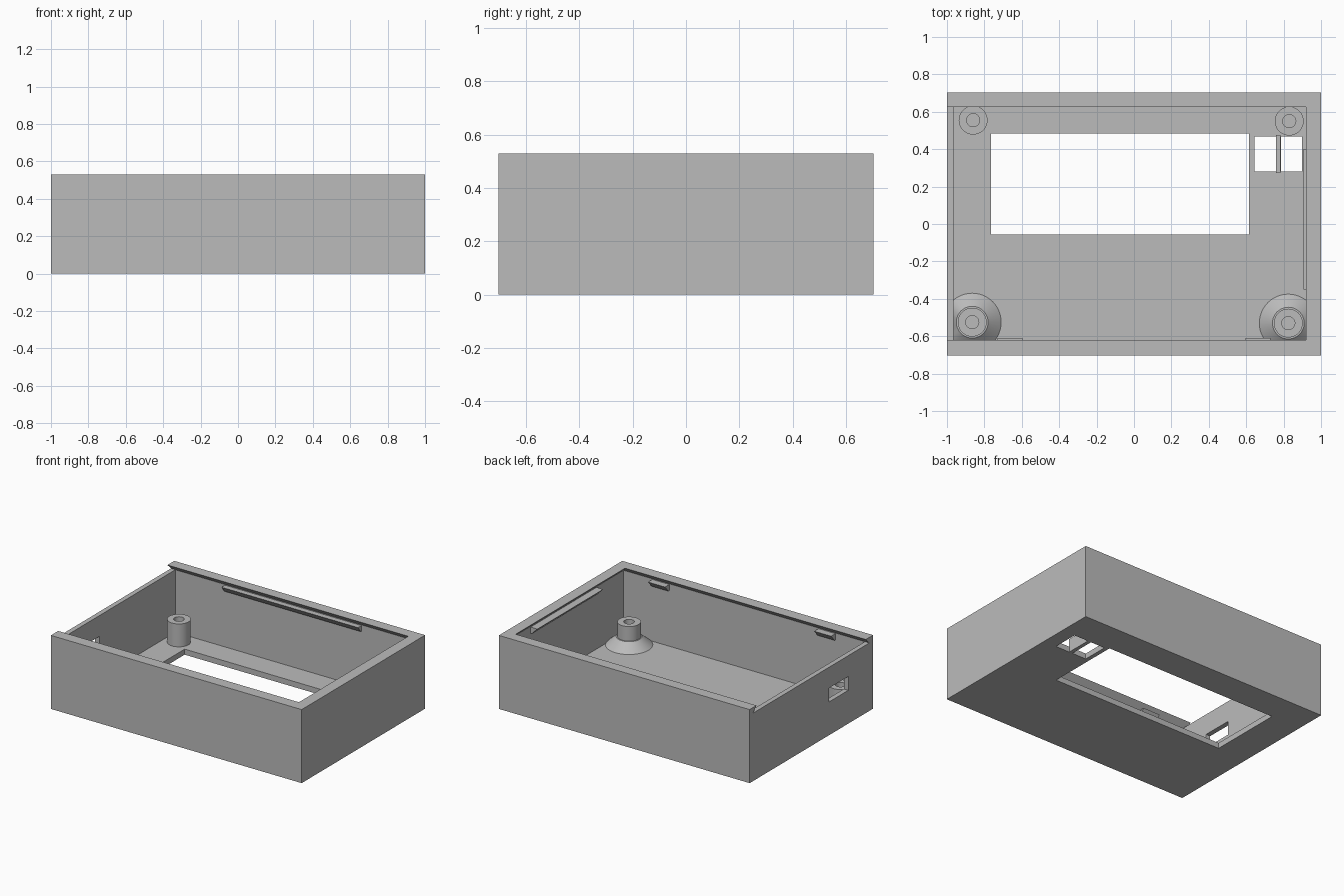
import bpy, bmesh, math

cube = bpy.data.objects.get("Cube")
if cube:
    bpy.data.objects.remove(cube, do_unlink=True)

grey = bpy.data.materials.new("grey plastic")
grey.use_nodes = True
COLOUR = (0.5, 0.5, 0.5, 1)
grey.diffuse_color = COLOUR
grey.node_tree.nodes["Principled BSDF"].inputs["Base Color"].default_value = COLOUR


def finish(name, bm):
    bmesh.ops.recalc_face_normals(bm, faces=bm.faces)
    mesh = bpy.data.meshes.new(name)
    bm.to_mesh(mesh)
    bm.free()
    mesh.materials.append(grey)
    obj = bpy.data.objects.new(name, mesh)
    bpy.context.collection.objects.link(obj)
    return obj


def block(name, low, z0, z1, high=None):
    """Block between two rectangles (x0, x1, y0, y1), tapered if they differ."""
    bm = bmesh.new()
    bmesh.ops.create_cube(bm, size=2)
    for v in bm.verts:
        r = (high or low) if v.co.z > 0 else low
        v.co = (r[1] if v.co.x > 0 else r[0],
                r[3] if v.co.y > 0 else r[2],
                z1 if v.co.z > 0 else z0)
    return finish(name, bm)


def cut(body, cutter):
    mod = body.modifiers.new("cut", "BOOLEAN")
    mod.object, mod.operation, mod.solver = cutter, "DIFFERENCE", "EXACT"
    bpy.context.view_layer.objects.active = body
    bpy.ops.object.modifier_apply(modifier=mod.name)
    bpy.data.objects.remove(cutter, do_unlink=True)


def lathe(name, x, y, profile, segments=48):
    """Turned part; points past the walls are held inside them."""
    bm = bmesh.new()
    rings = []
    for r, z in profile:
        ring = []
        for i in range(segments):
            a = math.tau * i / segments
            px, py = x + r * math.cos(a), y + r * math.sin(a)
            ring.append(bm.verts.new((max(-0.98, min(0.98, px)), max(-0.68, min(0.68, py)), z)))
        rings.append(ring)
    for a, b in zip(rings, rings[1:]):
        for i in range(segments):
            j = (i + 1) % segments
            bm.faces.new((a[i], a[j], b[j], b[i]))
    bm.faces.new(rings[0])
    bm.faces.new(rings[-1])
    obj = finish(name, bm)
    bpy.ops.object.select_all(action="DESELECT")
    obj.select_set(True)
    bpy.context.view_layer.objects.active = obj
    bpy.ops.object.shade_smooth_by_angle(angle=math.radians(30))
    return obj


# Open case with a dovetail lid slot that runs out of the -x end
FLOOR, SLOT, TOP = 0.04, 0.49, 0.53
case = block("case", (-1, 1, -0.703, 0.703), 0, TOP)
cut(case, block("lid_slot", (-1.1, 0.96, -0.66, 0.665), SLOT, TOP + 0.02,
                (-1.1, 0.90, -0.60, 0.605)))
cut(case, block("cavity", (-0.965, 0.959, -0.659, 0.664), FLOOR, SLOT + 0.001))

# Display window, button slots and plug opening
cut(case, block("window", (-0.765, 0.615, -0.055, 0.485), -0.1, 0.2))
for x in (0.645, 0.785):
    cut(case, block("slot", (x, x + 0.113, 0.28, 0.468), -0.1, 0.2))
cut(case, block("plug_opening", (-1.1, -0.9, -0.42, -0.20), 0.24, 0.34))

# Rib between the button slots
block("slot_rib", (0.758, 0.782, 0.273, 0.475), 0.02, 0.10)

# Wedge catches under the lid slot
block("back_catch", (-0.57, 0.52, 0.655, 0.68), 0.445, 0.485, (-0.57, 0.52, 0.625, 0.68))
block("side_catch", (0.95, 0.98, -0.35, 0.40), 0.44, 0.485, (0.905, 0.98, -0.35, 0.40))
for x in (-0.73, 0.595):
    block("front_catch", (x, x + 0.135, -0.68, -0.65), 0.44, 0.485,
          (x, x + 0.135, -0.68, -0.61))

# Screw posts, the front pair on cone feet
post = [(0.077, 0.02), (0.077, 0.205), (0.035, 0.205), (0.035, 0.05)]
foot = [(0.155, 0.02), (0.155, FLOOR), (0.085, 0.10), (0.077, 0.10)]
for x, y in ((-0.86, 0.555), (0.83, 0.55), (-0.865, -0.525), (0.825, -0.53)):
    lathe("screw_post", x, y, post)
    if y < 0:
        lathe("post_foot", x, y, foot)
